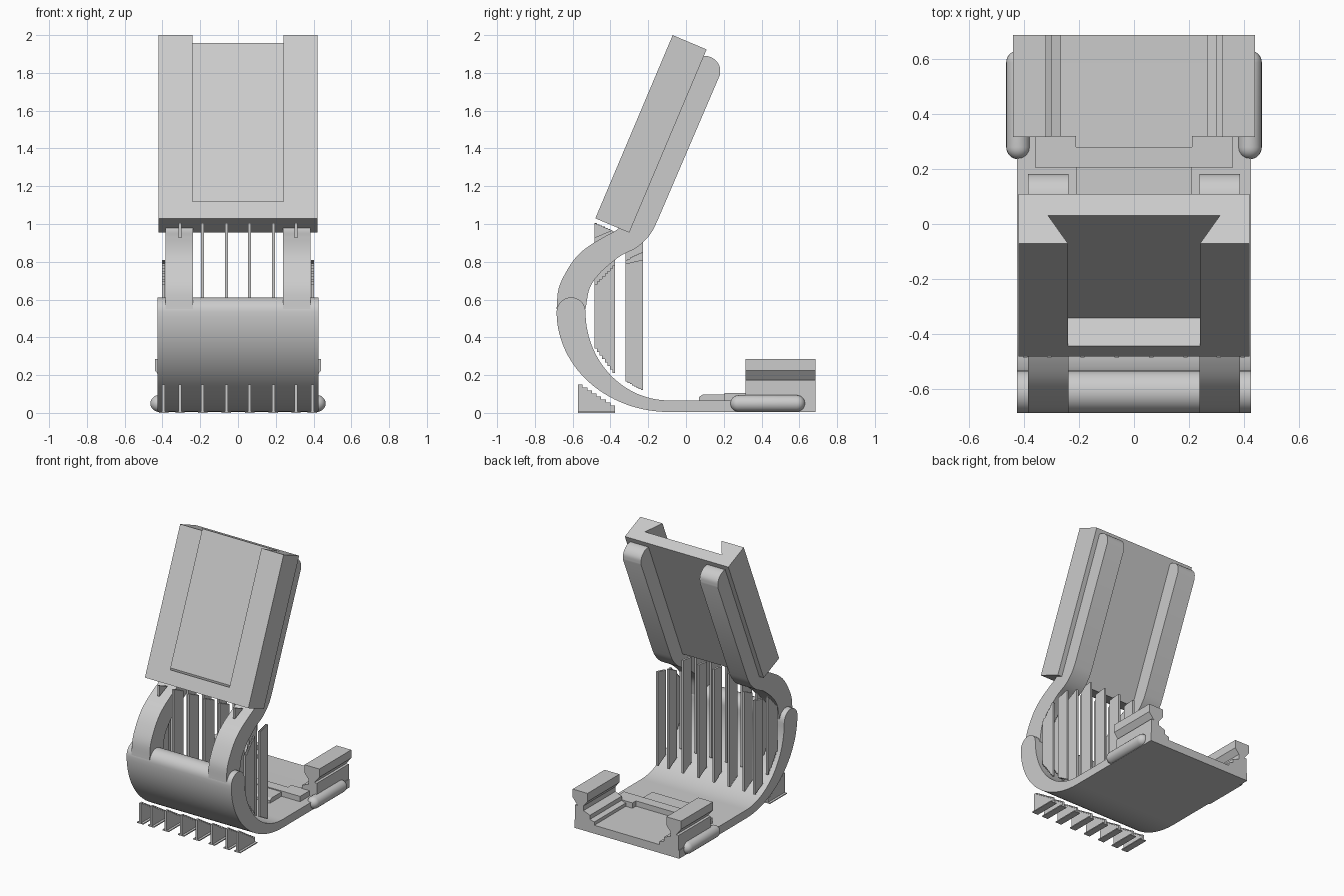
import bpy, bmesh, math
from mathutils import Vector

if "Cube" in bpy.data.objects:
    bpy.data.objects.remove(bpy.data.objects["Cube"])

grey = bpy.data.materials.new("light_grey")
grey.diffuse_color = (0.6, 0.6, 0.6, 1)
grey.use_nodes = True
grey.node_tree.nodes["Principled BSDF"].inputs["Base Color"].default_value = grey.diffuse_color


def finish(name, bm, smooth=False):
    bmesh.ops.recalc_face_normals(bm, faces=bm.faces)
    me = bpy.data.meshes.new(name)
    bm.to_mesh(me)
    bm.free()
    me.materials.append(grey)
    ob = bpy.data.objects.new(name, me)
    bpy.context.collection.objects.link(ob)
    if smooth:
        bpy.ops.object.select_all(action='DESELECT')
        ob.select_set(True)
        bpy.context.view_layer.objects.active = ob
        bpy.ops.object.shade_smooth_by_angle(angle=math.radians(30))
    return ob


def prism(name, base, step, smooth=False):
    """Extrude a planar loop of 3D points by a step vector."""
    bm = bmesh.new()
    f = bm.faces.new([bm.verts.new(p) for p in base])
    ext = bmesh.ops.extrude_face_region(bm, geom=[f])
    vs = [v for v in ext['geom'] if isinstance(v, bmesh.types.BMVert)]
    bmesh.ops.translate(bm, verts=vs, vec=Vector(step))
    bm.faces.ensure_lookup_table()
    return finish(name, bm, smooth)


def side_prism(name, yz, x0, x1, smooth=False):
    return prism(name, [(x0, y, z) for y, z in yz], (x1 - x0, 0, 0), smooth)


def box(name, x0, x1, y0, y1, z0, z1):
    return side_prism(name, [(y0, z0), (y1, z0), (y1, z1), (y0, z1)], x0, x1)


def spline(pts, n=5):
    """Catmull-Rom curve through the points."""
    p = [Vector(q) for q in pts]
    p = [2 * p[0] - p[1]] + p + [2 * p[-1] - p[-2]]
    out = []
    for i in range(1, len(p) - 2):
        a, b, c, d = p[i - 1:i + 3]
        for k in range(n):
            t = k / n
            out.append(0.5 * (2 * b + (c - a) * t + (2 * a - 5 * b + 4 * c - d) * t * t
                              + (3 * b - a - 3 * c + d) * t ** 3))
    return [tuple(q) for q in out + [p[-2]]]


def quarter(cy, cz, a, b, n=28):
    """Lower-left quarter of an ellipse, from its left end to its bottom."""
    return [(cy - a * math.cos(math.pi / 2 * i / n), cz - b * math.sin(math.pi / 2 * i / n))
            for i in range(n + 1)]


# Curved base shell with a rounded lip and a flat floor
cap = [(-0.6085 + 0.0765 * math.cos(a), 0.535 + 0.0765 * math.sin(a))
       for a in [math.pi * i / 14 for i in range(1, 14)]]
outer = quarter(-0.09, 0.535, 0.595, 0.53)
inner = quarter(-0.09, 0.535, 0.442, 0.469)[::-1]
side_prism("base_shell", outer + [(0.685, 0.005), (0.685, 0.066)] + inner + cap,
           -0.425, 0.425, True)

# Pair of S-shaped arms running up the back of the holder
arm_front = spline([(-0.685, 0.55), (-0.674, 0.66), (-0.627, 0.76), (-0.574, 0.833),
                    (-0.51, 0.886), (-0.43, 0.934), (-0.36, 0.975), (-0.30, 1.06)])
arm_cap = spline([(0.06, 1.88), (0.105, 1.89), (0.15, 1.872), (0.178, 1.835), (0.18, 1.79)])
arm_back = spline([(-0.15, 1.02), (-0.18, 0.96), (-0.22, 0.91), (-0.27, 0.87), (-0.34, 0.835),
                   (-0.40, 0.79), (-0.46, 0.735), (-0.51, 0.66), (-0.532, 0.55)])
for s in (-1, 1):
    side_prism("arm", arm_front + arm_cap + arm_back, s * 0.238, s * 0.385, True)

# Tilted holder: solid foot, then a channel with a dovetail slot open at the top
A, U, W = Vector((0, -0.48, 1.03)), Vector((0, 0.389, 0.921)), Vector((0, 0.921, -0.389))
ring = [(-0.42, 0), (-0.24, 0), (0.24, 0), (0.42, 0), (0.42, 0.195), (-0.42, 0.195)]
slot = [(0.312, 0.11), (-0.312, 0.11)]
bm = bmesh.new()


def level(u):
    return [bm.verts.new(A + Vector((x, 0, 0)) + W * w + U * u) for x, w in ring + slot]


foot = [bm.verts.new(A + Vector((x, 0, 0)) + W * w) for x, w in ring]
mid, top = level(0.098), level(1.053)
bm.faces.new(foot)
for i in range(6):
    j = (i + 1) % 6
    bm.faces.new((foot[i], foot[j], mid[j], mid[i]))
    if i != 1:
        bm.faces.new((mid[i], mid[j], top[j], top[i]))
for i, j in ((1, 7), (7, 6), (6, 2)):
    bm.faces.new((mid[i], mid[j], top[j], top[i]))
bm.faces.new([mid[i] for i in (1, 2, 6, 7)])
for q in ((0, 1, 7, 5), (7, 6, 4, 5), (2, 3, 4, 6)):
    bm.faces.new([top[i] for i in q])
finish("holder", bm)

# Rails with flared heads at the end of the floor
rail = [(0.265, 0.06), (0.42, 0.06), (0.42, 0.175), (0.40, 0.175), (0.44, 0.225), (0.44, 0.285),
        (0.32, 0.285), (0.32, 0.225), (0.352, 0.185), (0.352, 0.15), (0.30, 0.13), (0.30, 0.10),
        (0.265, 0.09)]
for s in (-1, 1):
    prism("rail", [(s * x, 0.315, z) for x, z in rail], (0, 0.37, 0))

# Raised stop bar on the floor
box("stop_bar", -0.36, 0.36, 0.205, 0.28, 0.05, 0.105)
side_prism("stop_step", [(0.07, 0.05), (0.07, 0.085), (0.09, 0.098), (0.28, 0.098), (0.28, 0.05)],
           -0.21, 0.21)
for s in (-1, 1):
    box("rail_foot", s * 0.21, s * 0.36, 0.27, 0.32, 0.05, 0.105)

# Rounded side bars
for s in (-1, 1):
    r = 0.044
    prof = [(0.279 - r * math.cos(a), r * math.sin(a)) for a in
            [math.pi / 2 * i / 6 for i in range(7)]]
    prof += [(0.865 - y, z) for y, z in reversed(prof)]
    bm = bmesh.new()
    vs = [bm.verts.new((s * 0.42, y, 0.05 + z)) for y, z in prof]
    es = [bm.edges.new(p) for p in zip(vs, vs[1:])]
    bmesh.ops.spin(bm, geom=vs + es, cent=(s * 0.42, 0, 0.05), axis=(0, 1, 0),
                   angle=2 * math.pi, steps=20)
    bmesh.ops.remove_doubles(bm, verts=bm.verts, dist=0.0005)
    finish("side_bar", bm, True)


# Thin support fins with stepped edges
def stairs(y0, z0, y1, z1, n=8):
    out = []
    for i in range(n):
        z = z0 + (z1 - z0) * i / (n - 1)
        out += [(y0 + (y1 - y0) * i / n, z), (y0 + (y1 - y0) * (i + 1) / n, z)]
    return out


def fin(name, x, y0, y1, low, high):
    edge = stairs(y0, low[0], y1, low[1]) + stairs(y1, high[1], y0, high[0])
    side_prism(name, edge, x - 0.008, x + 0.008)


for s in (-1, 1):
    for x in (0.062, 0.187, 0.307, 0.394):
        inside = x < 0.2
        fin("front_fin", s * x, -0.485, -0.375, (0.34, 0.21),
            (1.005, 0.96) if inside else (0.68, 0.78))
        fin("rear_fin", s * x, -0.32, -0.228, (0.165, 0.12),
            (0.94, 0.95) if inside else (0.81, 0.85) if x < 0.35 else (0.79, 0.81))
        fin("lower_fin", s * x, -0.572, -0.375, (0.15, 0.04), (0.004, 0.004))
        box("fin_foot", s * x - 0.025, s * x + 0.025, -0.572, -0.375, 0, 0.007)
    # Small gussets between arm and holder
    side_prism("gusset", [(-0.485, 1.005), (-0.485, 0.925), (-0.39, 0.965)],
               s * 0.299, s * 0.315)
